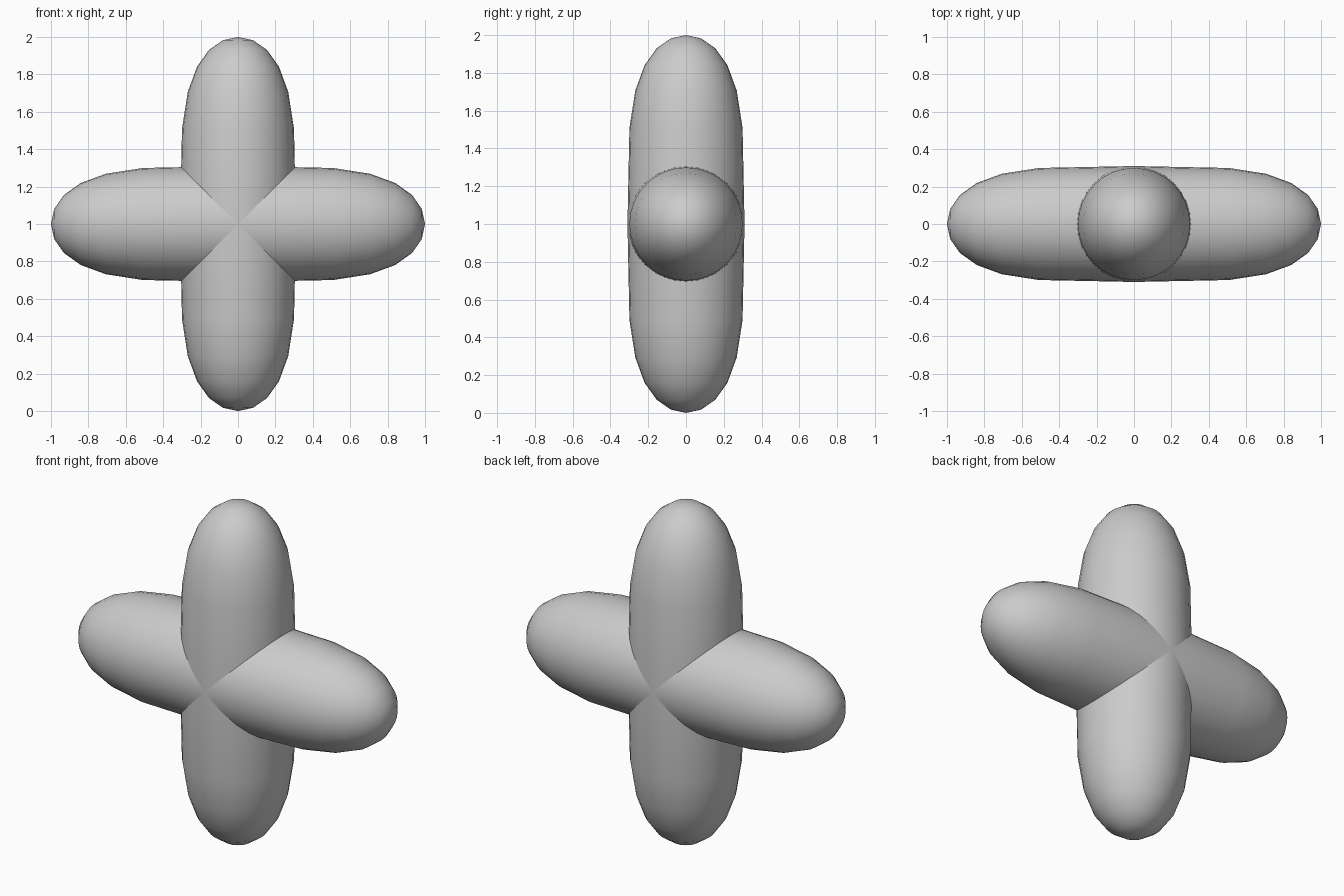
import bpy, bmesh, math
from mathutils import Matrix, Vector

if "Cube" in bpy.data.objects:
    bpy.data.objects.remove(bpy.data.objects["Cube"])

RADIUS = 0.31


def lobe(name, rotation):
    """Blunt-ended spindle 2 units long, centred at z = 1."""
    bm = bmesh.new()
    bmesh.ops.create_uvsphere(bm, u_segments=32, v_segments=12, radius=1)
    for v in bm.verts:
        z = 0.0 if abs(v.co.z) < 1e-5 else v.co.z
        # square-root stretch makes the ends fuller than an ellipsoid
        v.co = Vector((v.co.x * RADIUS, v.co.y * RADIUS,
                       math.copysign(min(1, abs(z)) ** 0.5, z)))
    bm.transform(Matrix.Translation((0, 0, 1)) @ rotation)
    for f in bm.faces:
        f.smooth = True
    mesh = bpy.data.meshes.new(name)
    bm.to_mesh(mesh)
    bm.free()
    obj = bpy.data.objects.new(name, mesh)
    bpy.context.collection.objects.link(obj)
    return obj


# Upright and sideways spindles crossing at the middle
lobe("vertical_lobe", Matrix.Identity(4))
lobe("horizontal_lobe", Matrix.Rotation(math.pi / 2, 4, 'Y'))
